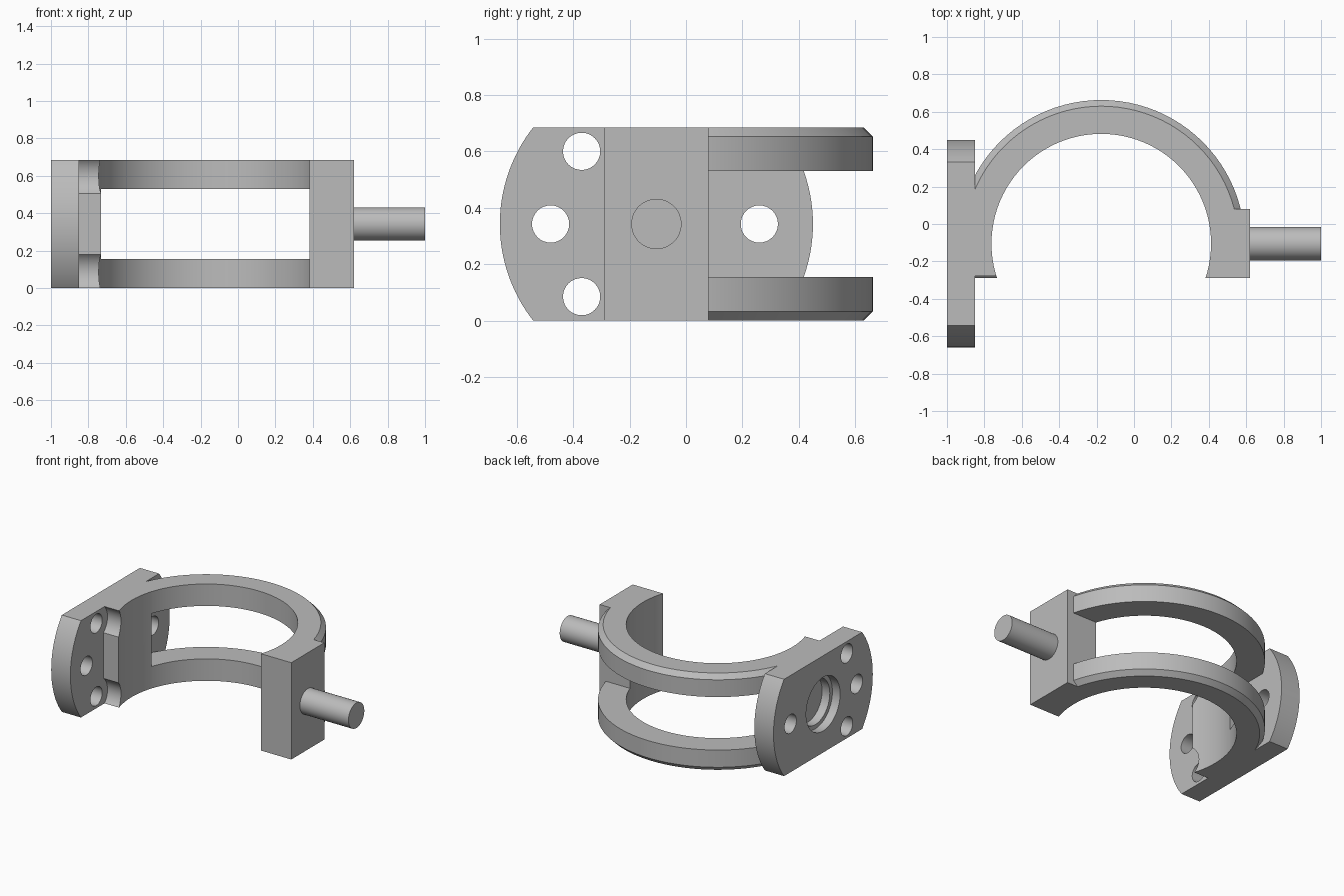
import bpy
import bmesh
import math
from mathutils import Matrix, Vector

if "Cube" in bpy.data.objects:
    bpy.data.objects.remove(bpy.data.objects["Cube"], do_unlink=True)

H = 0.685                       # overall height
MID = H / 2
CX, CY = -0.175, -0.105         # axis of the half ring
BORE_R, RING_R = 0.587, 0.768
RING_H, CHAMFER = 0.155, 0.033
FLANGE_L, FLANGE_R = -1.0, -0.85

grey = bpy.data.materials.new("plain grey")
grey.use_nodes = True
grey.diffuse_color = (0.5, 0.5, 0.5, 1)
grey.node_tree.nodes["Principled BSDF"].inputs["Base Color"].default_value = (0.5, 0.5, 0.5, 1)


def finish(name, bm):
    bmesh.ops.recalc_face_normals(bm, faces=bm.faces)
    mesh = bpy.data.meshes.new(name)
    bm.to_mesh(mesh)
    bm.free()
    mesh.materials.append(grey)
    ob = bpy.data.objects.new(name, mesh)
    bpy.context.collection.objects.link(ob)
    return ob


def box(name, lo, hi):
    bm = bmesh.new()
    lo, hi = Vector(lo), Vector(hi)
    size = Matrix.Diagonal((*(hi - lo), 1))
    bmesh.ops.create_cube(bm, size=1, matrix=Matrix.Translation((lo + hi) / 2) @ size)
    return finish(name, bm)


def cylinder(name, r, start, end, segments=48):
    """Round bar between two points on an axis."""
    start, end = Vector(start), Vector(end)
    axis = end - start
    turn = axis.to_track_quat('Z', 'Y').to_matrix().to_4x4()
    bm = bmesh.new()
    bmesh.ops.create_cone(bm, cap_ends=True, segments=segments, radius1=r, radius2=r,
                          depth=axis.length,
                          matrix=Matrix.Translation((start + end) / 2) @ turn)
    return finish(name, bm)


def x_cylinder(name, r, x0, x1, y, z, segments=48):
    return cylinder(name, r, (x0, y, z), (x1, y, z), segments)


def combine(target, tool, operation):
    """Apply a boolean and discard the tool object."""
    tool.hide_render = True
    mod = target.modifiers.new(operation.title(), 'BOOLEAN')
    mod.operation, mod.object, mod.solver = operation, tool, 'EXACT'
    bpy.context.view_layer.objects.active = target
    bpy.ops.object.modifier_apply(modifier=mod.name)
    bpy.data.objects.remove(tool, do_unlink=True)


def ring_disc(z0, z1, chamfer_top):
    """Solid disc, chamfered on its outward rim, kept only behind the axis."""
    bm = bmesh.new()
    profile = [(RING_R, z0), (RING_R, z1 - CHAMFER), (RING_R - CHAMFER, z1)]
    if not chamfer_top:
        profile = [(RING_R - CHAMFER, z0), (RING_R, z0 + CHAMFER), (RING_R, z1)]
    n = 96
    loops = [[bm.verts.new((CX + r * math.cos(math.tau * i / n),
                            CY + r * math.sin(math.tau * i / n), z)) for i in range(n)]
             for r, z in profile]
    for a, b in zip(loops, loops[1:]):
        for i in range(n):
            j = (i + 1) % n
            bm.faces.new((a[i], a[j], b[j], b[i]))
    bm.faces.new(loops[0])
    bm.faces.new(loops[-1])
    disc = finish("ring", bm)
    combine(disc, box("front_cut", (-2, -2, -1), (2, 0.01, 2)), 'DIFFERENCE')
    return disc


# Mounting flange: round plate trimmed flat at top and bottom
bracket = x_cylinder("bracket", 0.555, FLANGE_L, FLANGE_R, CY, MID, 128)
combine(bracket, box("trim", (-2, -2, 0), (2, 2, H)), 'INTERSECT')

# Left end block with round clearances for the bolt heads
left_block = box("left_block", (-0.9, -0.29, 0), (-0.6, 0.08, H))
for z in (0.085, H - 0.085):
    combine(left_block, x_cylinder("clearance", 0.125, FLANGE_R, -0.5, -0.37, z), 'DIFFERENCE')
combine(bracket, left_block, 'UNION')

# Right end block and the two half rings
combine(bracket, box("right_block", (0.25, -0.29, 0), (0.62, 0.08, H)), 'UNION')
combine(bracket, ring_disc(0, RING_H, False), 'UNION')
combine(bracket, ring_disc(H - RING_H, H, True), 'UNION')

# Large bore through rings and blocks
combine(bracket, cylinder("bore", BORE_R, (CX, CY, -0.2), (CX, CY, H + 0.2), 96), 'DIFFERENCE')

# Bolt holes
for y, z in ((-0.37, 0.085), (-0.37, H - 0.085), (-0.48, MID), (0.26, MID)):
    combine(bracket, x_cylinder("hole", 0.066, -1.1, FLANGE_R + 0.02, y, z, 32), 'DIFFERENCE')

# Stepped recess on the flange's outer face
for r, depth in ((0.19, 0.06), (0.16, 0.12)):
    combine(bracket, x_cylinder("recess", r, -1.1, FLANGE_L + depth, CY, MID, 64), 'DIFFERENCE')

# Pivot pin
pin = x_cylinder("pivot_pin", 0.089, 0.61, 1.0, CY, MID)

# Smooth round surfaces, sharp edges
bpy.ops.object.select_all(action='DESELECT')
for ob in (bracket, pin):
    ob.select_set(True)
bpy.context.view_layer.objects.active = bracket
bpy.ops.object.shade_smooth_by_angle(angle=math.radians(25))
